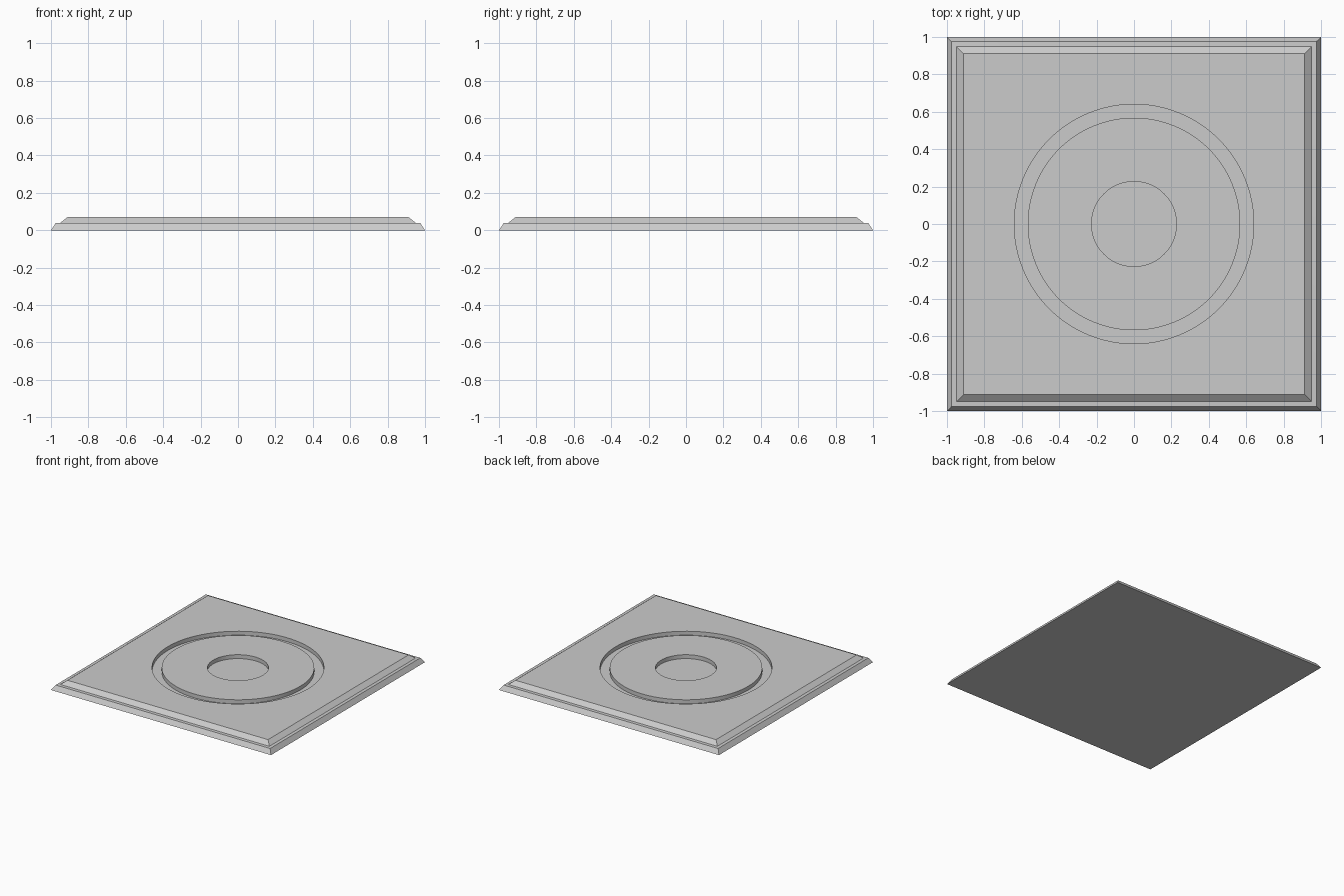
import bpy
import math

if "Cube" in bpy.data.objects:
    bpy.data.objects.remove(bpy.data.objects["Cube"])

FLOOR = 0.038   # level of the ledge and of the recess floors
TOP = 0.07


def add_mesh(name, verts, faces):
    mesh = bpy.data.meshes.new(name)
    mesh.from_pydata(verts, [], faces)
    obj = bpy.data.objects.new(name, mesh)
    bpy.context.collection.objects.link(obj)
    return obj


def square_stack(name, profile):
    """Square solid from (half width, height) levels."""
    corners = ((-1, -1), (1, -1), (1, 1), (-1, 1))
    verts = [(sx * w, sy * w, z) for w, z in profile for sx, sy in corners]
    faces = [(3, 2, 1, 0)]
    for k in range(len(profile) - 1):
        for i in range(4):
            j = (i + 1) % 4
            faces.append((4 * k + i, 4 * k + j, 4 * k + 4 + j, 4 * k + 4 + i))
    n = 4 * (len(profile) - 1)
    faces.append((n, n + 1, n + 2, n + 3))
    return add_mesh(name, verts, faces)


def ring(name, r_in, r_out, z0, z1, n=96):
    """Closed ring with a rectangular section."""
    section = ((r_in, z0), (r_out, z0), (r_out, z1), (r_in, z1))
    verts = [(r * math.cos(2 * math.pi * i / n), r * math.sin(2 * math.pi * i / n), z)
             for i in range(n) for r, z in section]
    faces = []
    for i in range(n):
        a, b = 4 * i, 4 * ((i + 1) % n)
        for k in range(4):
            m = (k + 1) % 4
            faces.append((a + k, b + k, b + m, a + m))
    return add_mesh(name, verts, faces)


# Stepped square tile with two sloping edges
tile = square_stack("tile", [(1.0, 0.0), (0.975, FLOOR), (0.95, 0.04), (0.912, TOP)])

# Cutters for the ring groove and the central round recess
groove = ring("groove_cutter", 0.568, 0.64, FLOOR, 0.2)
bpy.ops.mesh.primitive_cylinder_add(vertices=96, radius=0.227, depth=0.2,
                                    location=(0, 0, FLOOR + 0.1))
recess = bpy.context.object
recess.name = "recess_cutter"

for cutter in (groove, recess):
    # outward normals for a clean cut
    bpy.ops.object.select_all(action='DESELECT')
    bpy.context.view_layer.objects.active = cutter
    cutter.select_set(True)
    bpy.ops.object.mode_set(mode='EDIT')
    bpy.ops.mesh.select_all(action='SELECT')
    bpy.ops.mesh.normals_make_consistent(inside=False)
    bpy.ops.object.mode_set(mode='OBJECT')
    cutter.hide_render = True

    bpy.context.view_layer.objects.active = tile
    mod = tile.modifiers.new(cutter.name, 'BOOLEAN')
    mod.operation = 'DIFFERENCE'
    mod.solver = 'EXACT'
    mod.object = cutter
    bpy.ops.object.modifier_apply(modifier=mod.name)
    bpy.data.objects.remove(cutter)

# Smooth round walls, sharp rims
bpy.ops.object.select_all(action='DESELECT')
tile.select_set(True)
bpy.context.view_layer.objects.active = tile
bpy.ops.object.shade_smooth_by_angle(angle=math.radians(20))
